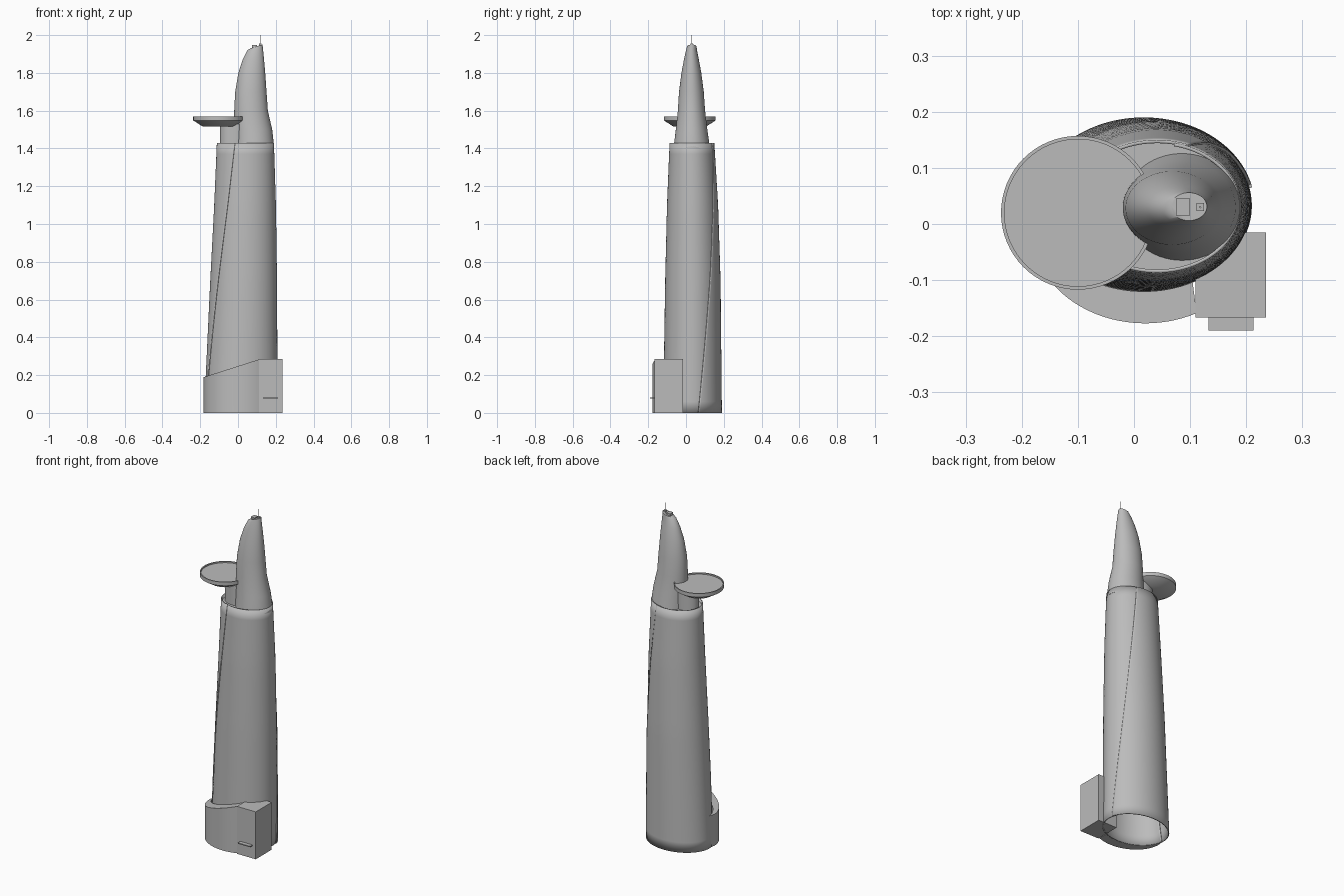
import bpy
import bmesh
from math import sin, cos, radians, tau

cube = bpy.data.objects.get("Cube")
if cube:
    bpy.data.objects.remove(cube, do_unlink=True)

grey = bpy.data.materials.new("concrete grey")
grey.use_nodes = True
tone = (0.5, 0.5, 0.5, 1)
grey.diffuse_color = tone
grey.node_tree.nodes["Principled BSDF"].inputs["Base Color"].default_value = tone


def finish(name, bm, recalc=True):
    if recalc:
        bmesh.ops.recalc_face_normals(bm, faces=bm.faces)
    mesh = bpy.data.meshes.new(name)
    bm.to_mesh(mesh)
    bm.free()
    mesh.materials.append(grey)
    obj = bpy.data.objects.new(name, mesh)
    bpy.context.collection.objects.link(obj)
    bpy.ops.object.select_all(action="DESELECT")
    obj.select_set(True)
    bpy.context.view_layer.objects.active = obj
    bpy.ops.object.shade_smooth_by_angle(angle=radians(35))
    return obj


def loft(name, rows, closed=True, caps=True):
    """Skin rows of points that all have the same length."""
    bm = bmesh.new()
    grid = [[bm.verts.new(p) for p in row] for row in rows]
    n = len(rows[0])
    for low, high in zip(grid, grid[1:]):
        for i in range(n if closed else n - 1):
            j = (i + 1) % n
            bm.faces.new((low[i], low[j], high[j], high[i]))
    if caps:
        bm.faces.new(grid[0])
        bm.faces.new(grid[-1])
    return finish(name, bm, recalc=caps)


def ring(x0, x1, y0, y1, z, tilt=0, n=64):
    """Ellipse inside the given bounds, optionally tilted along x."""
    cx, cy, a, b = (x0 + x1) / 2, (y0 + y1) / 2, (x1 - x0) / 2, (y1 - y0) / 2
    return [(cx + a * cos(tau * i / n), cy + b * sin(tau * i / n),
             z + tilt * cos(tau * i / n)) for i in range(n)]


def box(name, x0, x1, y0, y1, z0, z1):
    return loft(name, [[(x0, y0, z), (x1, y0, z), (x1, y1, z), (x0, y1, z)]
                       for z in (z0, z1)])


# Outline of the tapering hull: height, x bounds, y bounds
HULL = [(0, -.18, .215, -.125, .19), (.7, -.147, .211, -.114, .183),
        (1.1, -.126, .205, -.104, .17), (1.43, -.112, .194, -.09, .15)]
TOP = HULL[-1][0]


def hull_bounds(z):
    for low, high in zip(HULL, HULL[1:]):
        if z <= high[0]:
            t = (z - low[0]) / (high[0] - low[0])
            return [p + t * (q - p) for p, q in zip(low[1:], high[1:])]
    return HULL[-1][1:]


def hull_point(angle, z, scale=1.0):
    x0, x1, y0, y1 = hull_bounds(z)
    return ((x0 + x1) / 2 + scale * (x1 - x0) / 2 * cos(angle),
            (y0 + y1) / 2 + scale * (y1 - y0) / 2 * sin(angle), z)


# Two curved shells that overlap along twisting seams
def shell(name, start, sweep, scale, steps=24, n=56):
    rows = []
    for k in range(steps + 1):
        z = TOP * k / steps
        twist = 12 + 56 * k / steps
        rows.append([hull_point(radians(twist + start + sweep * i / n), z, scale)
                     for i in range(n + 1)])
    obj = loft(name, rows, closed=False, caps=False)
    solid = obj.modifiers.new("thickness", "SOLIDIFY")
    solid.thickness = 0.006
    solid.offset = -1
    return obj


shell("back_shell", 0, 180, 1.0)
shell("front_shell", 170, 200, 0.975)

# Terrace floor inside the shell rim
loft("terrace", [[hull_point(tau * i / 64, z, 0.96) for i in range(64)]
                 for z in (1.40, 1.41)])

# Rounded upper tower with a slanted cap
CORE = [(1.40, -.02, .192, -.066, .127), (1.5, -.02, .181, -.054, .113),
        (1.6, -.02, .158, -.043, .101), (1.7, -.015, .151, -.037, .094),
        (1.8, .002, .144, -.024, .081), (1.87, .025, .138, -.011, .068),
        (1.92, .05, .133, 0, .058)]
rows = [ring(*bounds, z) for z, *bounds in CORE]
rows.append(ring(.066, .13, .006, .056, 1.94, tilt=.01))
loft("upper_tower", rows)

# Rooftop plant and mast
box("roof_plant", .075, .1, .015, .045, 1.925, 1.948)
box("mast_base", .111, .125, .023, .037, 1.93, 1.955)
loft("mast", [ring(.116, .12, .028, .032, z, n=8) for z in (1.93, 2.0)])

# Round landing pad with a raised rim and dished underside
PAD = [(.085, 1.515), (.132, 1.545), (.137, 1.548), (.137, 1.57),
       (.131, 1.57), (.131, 1.562)]
loft("landing_pad", [ring(-.1 - r, -.1 + r, .02 - r, .02 + r, z) for r, z in PAD])
loft("pad_support", [ring(-.095, .06, -.03, .08, z) for z in (1.405, 1.53)])

# Podium wrapping the front, with a top that rises toward the entrance block
inner, outer = [], []
for i in range(33):
    angle = radians(180 + 117 * i / 32)
    outer.append((.02 + .202 * cos(angle), -.01 + .167 * sin(angle)))
    inner.append(hull_point(angle, 0, 0.97)[:2])
outline = outer + inner[::-1]
loft("podium", [[(x, y, 0) for x, y in outline],
                [(x, y, .19 + .32 * (x + .18)) for x, y in outline]])

# Entrance block with a thin canopy
box("entrance_block", .11, .235, -.167, -.015, 0, .285)
box("entrance_canopy", .133, .213, -.19, -.167, .075, .081)
